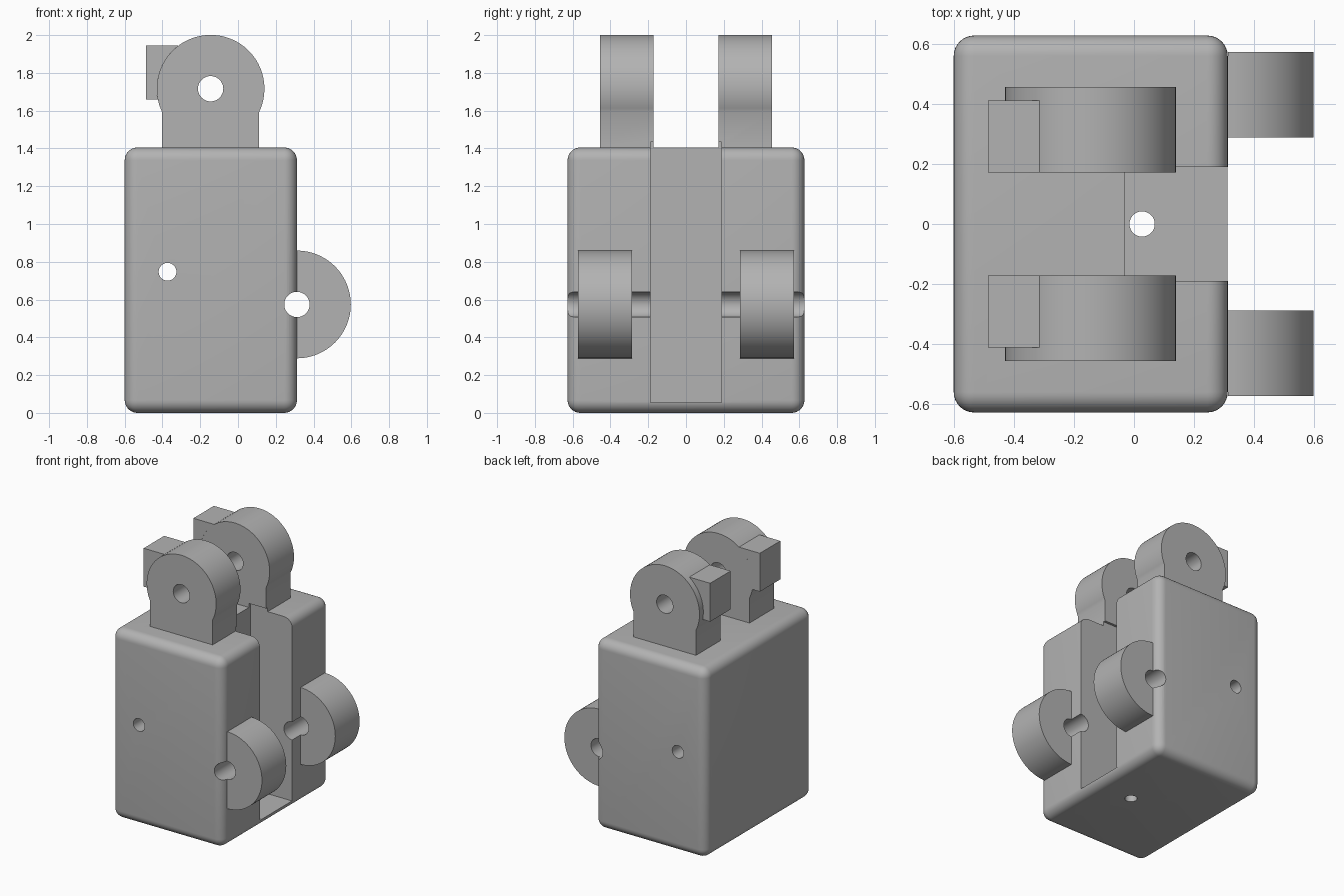
import bpy
import bmesh
from math import cos, sin, radians
from mathutils import Matrix

cube = bpy.data.objects.get("Cube")
if cube:
    bpy.data.objects.remove(cube, do_unlink=True)

GREY = (0.45, 0.45, 0.45, 1)
grey = bpy.data.materials.new("plain grey")
grey.use_nodes = True
grey.diffuse_color = GREY
grey.node_tree.nodes["Principled BSDF"].inputs["Base Color"].default_value = GREY


def make_object(name, bm):
    bmesh.ops.recalc_face_normals(bm, faces=bm.faces)
    mesh = bpy.data.meshes.new(name)
    bm.to_mesh(mesh)
    bm.free()
    mesh.materials.append(grey)
    obj = bpy.data.objects.new(name, mesh)
    bpy.context.collection.objects.link(obj)
    return obj


def box(name, low, high, bevel=0):
    bm = bmesh.new()
    bmesh.ops.create_cube(bm, size=1)
    for v in bm.verts:
        v.co = [h if c > 0 else l for c, l, h in zip(v.co, low, high)]
    if bevel:
        bmesh.ops.bevel(bm, geom=bm.edges[:], offset=bevel, segments=8,
                        profile=0.5, affect='EDGES')
    return make_object(name, bm)


def arc(x, z, radius, start, end, steps=48):
    angles = [radians(start + (end - start) * i / steps) for i in range(steps + 1)]
    return [(x + radius * cos(a), z + radius * sin(a)) for a in angles]


def extrude(name, profile, y0, y1):
    # Profile lies in the xz plane and is pushed along y
    bm = bmesh.new()
    face = bm.faces.new([bm.verts.new((x, y0, z)) for x, z in profile])
    moved = bmesh.ops.extrude_face_region(bm, geom=[face])["geom"]
    verts = [g for g in moved if isinstance(g, bmesh.types.BMVert)]
    bmesh.ops.translate(bm, verts=verts, vec=(0, y1 - y0, 0))
    return make_object(name, bm)


def drill(name, x, z, radius):
    return extrude(name, arc(x, z, radius, 0, 352.5, 47), -1, 1)


def finish(obj, cutters=()):
    bpy.ops.object.select_all(action='DESELECT')
    obj.select_set(True)
    bpy.context.view_layer.objects.active = obj
    for cutter in cutters:
        mod = obj.modifiers.new("cut", 'BOOLEAN')
        mod.operation = 'DIFFERENCE'
        mod.solver = 'EXACT'
        mod.object = cutter
        bpy.ops.object.modifier_apply(modifier=mod.name)
    bpy.ops.object.shade_smooth_by_angle(angle=radians(25))


R, HOLE = 0.285, 0.067
TOP = 1.405
LUG_X, LUG_Z = -0.145, 1.716
WHEEL_X, WHEEL_Z = 0.312, 0.574

# Cutters
slot = box("slot_cutter", (-0.03, -0.189, 0.055), (0.5, 0.189, 1.435))
axle = drill("axle_cutter", WHEEL_X, WHEEL_Z, HOLE)
lug_pin = drill("lug_pin_cutter", LUG_X, LUG_Z, HOLE)
side_pin = drill("side_pin_cutter", -0.373, 0.747, 0.047)
bm = bmesh.new()
bmesh.ops.create_cone(bm, cap_ends=True, segments=32, radius1=0.042, radius2=0.042,
                      depth=0.4, matrix=Matrix.Translation((0.027, 0, 0)))
floor_hole = make_object("floor_hole_cutter", bm)
cutters = [slot, axle, lug_pin, side_pin, floor_hole]

# Rounded body with slot, axle groove and pin holes
body = box("body", (-0.6, -0.627, 0), (WHEEL_X, 0.627, TOP), bevel=0.068)
finish(body, [slot, axle, side_pin, floor_hole])

for side, s in (("left", 1), ("right", -1)):
    tag = "back" if s > 0 else "front"
    # Upright lug: round eye on a straight neck
    eye = arc(LUG_X, LUG_Z, R, -26, 206)
    neck = [(eye[-1][0], TOP), (eye[0][0], TOP)]
    lug = extrude(tag + "_lug", eye + neck, s * 0.171, s * 0.456)
    finish(lug, [lug_pin, slot])

    # Square stop that hugs the eye
    curve = arc(LUG_X, LUG_Z, R, 126.6, 191.3, 16)
    stop = extrude(tag + "_stop", [(-0.486, 1.66), (-0.486, curve[0][1])] + curve,
                   s * 0.171, s * 0.411)
    finish(stop)

    # Half-round hinge knuckle on the side face
    rim = arc(WHEEL_X, WHEEL_Z, R, -90, 90)
    bore = arc(WHEEL_X, WHEEL_Z, HOLE, 90, -90, 24)
    finish(extrude(tag + "_knuckle", rim + bore, s * 0.287, s * 0.572))

for cutter in cutters:
    bpy.data.objects.remove(cutter, do_unlink=True)
